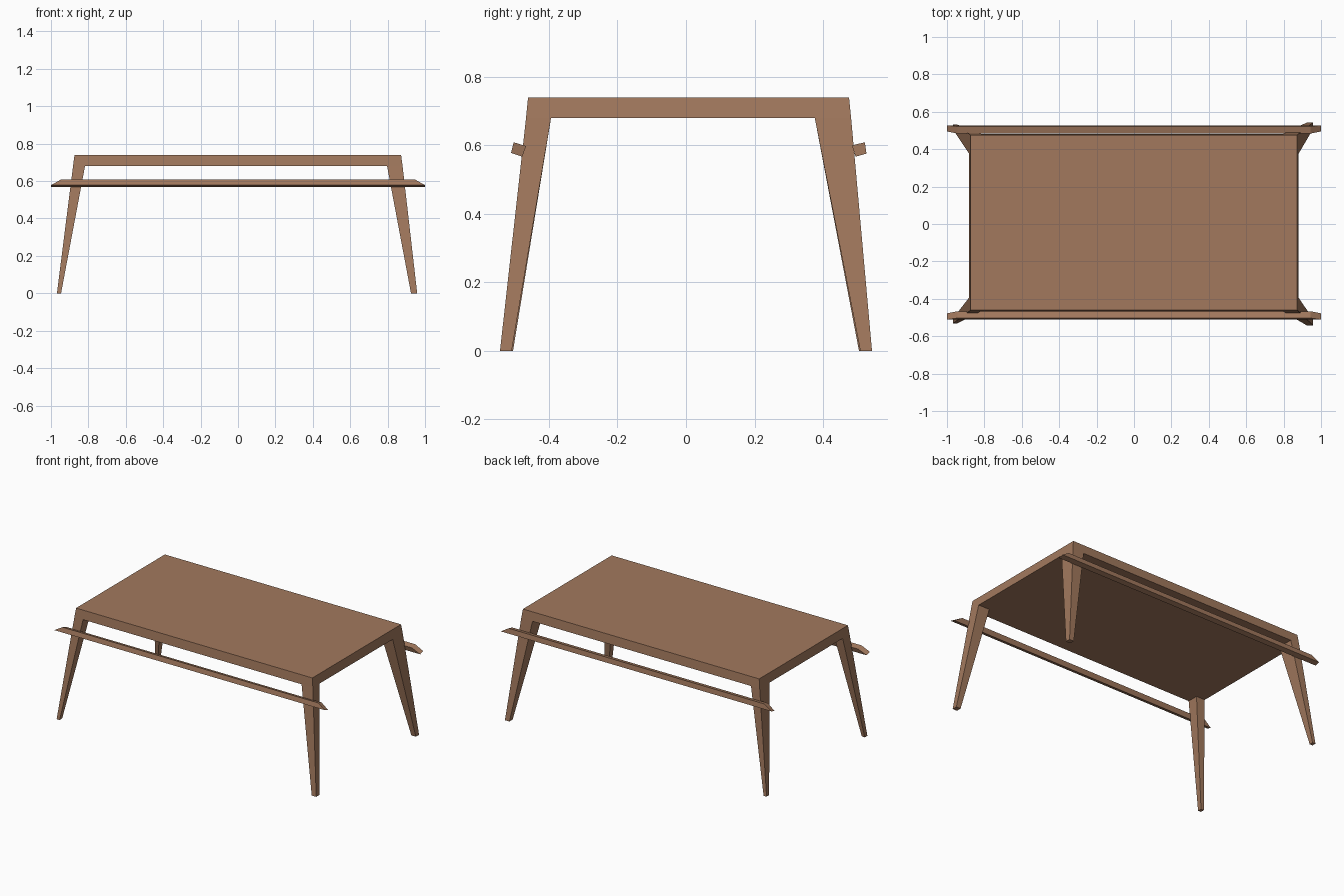
import bpy, bmesh

if "Cube" in bpy.data.objects:
    bpy.data.objects.remove(bpy.data.objects["Cube"])

wood = bpy.data.materials.new("brown wood")
wood.diffuse_color = (0.36, 0.19, 0.11, 1)
wood.use_nodes = True
wood.node_tree.nodes["Principled BSDF"].inputs["Base Color"].default_value = wood.diffuse_color


def loft(name, low, high):
    """Solid joining two matching counter-clockwise four-point loops."""
    bm = bmesh.new()
    a = [bm.verts.new(p) for p in low]
    b = [bm.verts.new(p) for p in high]
    bm.faces.new(a[::-1])
    bm.faces.new(b)
    for i in range(4):
        j = (i + 1) % 4
        bm.faces.new((a[i], a[j], b[j], b[i]))
    bmesh.ops.recalc_face_normals(bm, faces=bm.faces)
    mesh = bpy.data.meshes.new(name)
    bm.to_mesh(mesh)
    bm.free()
    mesh.materials.append(wood)
    ob = bpy.data.objects.new(name, mesh)
    bpy.context.collection.objects.link(ob)
    return ob


def rect(x0, x1, y0, y1, z):
    return [(x0, y0, z), (x1, y0, z), (x1, y1, z), (x0, y1, z)]


# Table top with slightly flared edges
loft("table_top", rect(-0.882, 0.88, -0.467, 0.482, 0.68),
     rect(-0.874, 0.872, -0.461, 0.476, 0.74))

# Splayed tapered legs: foot x, foot y, top x, top y (inner to outer)
for side, foot_x, foot_y, top_x in (
        ("left", (-0.968, -0.946), (0.505, 0.532), (-0.882, -0.818)),
        ("right", (0.925, 0.958), (0.509, 0.543), (0.797, 0.88))):
    for end, sy, top_y in (("front", -1, (-0.467, -0.394)),
                           ("back", 1, (0.376, 0.482))):
        fy = sorted(sy * v for v in foot_y)
        loft(f"{end}_{side}_leg", rect(*foot_x, *fy, 0), rect(*top_x, *top_y, 0.68))

# Tilted side rails with bevelled ends; section runs around (y, z)
for name, section in (
        ("front_rail", ((-0.511, 0.578), (-0.478, 0.567), (-0.467, 0.598), (-0.503, 0.609))),
        ("back_rail", ((0.527, 0.576), (0.495, 0.567), (0.484, 0.600), (0.522, 0.609)))):
    half = (1.0, 1.0, 0.945, 0.945)
    loft(name, [(-h, y, z) for h, (y, z) in zip(half, section)],
         [(h, y, z) for h, (y, z) in zip(half, section)])
